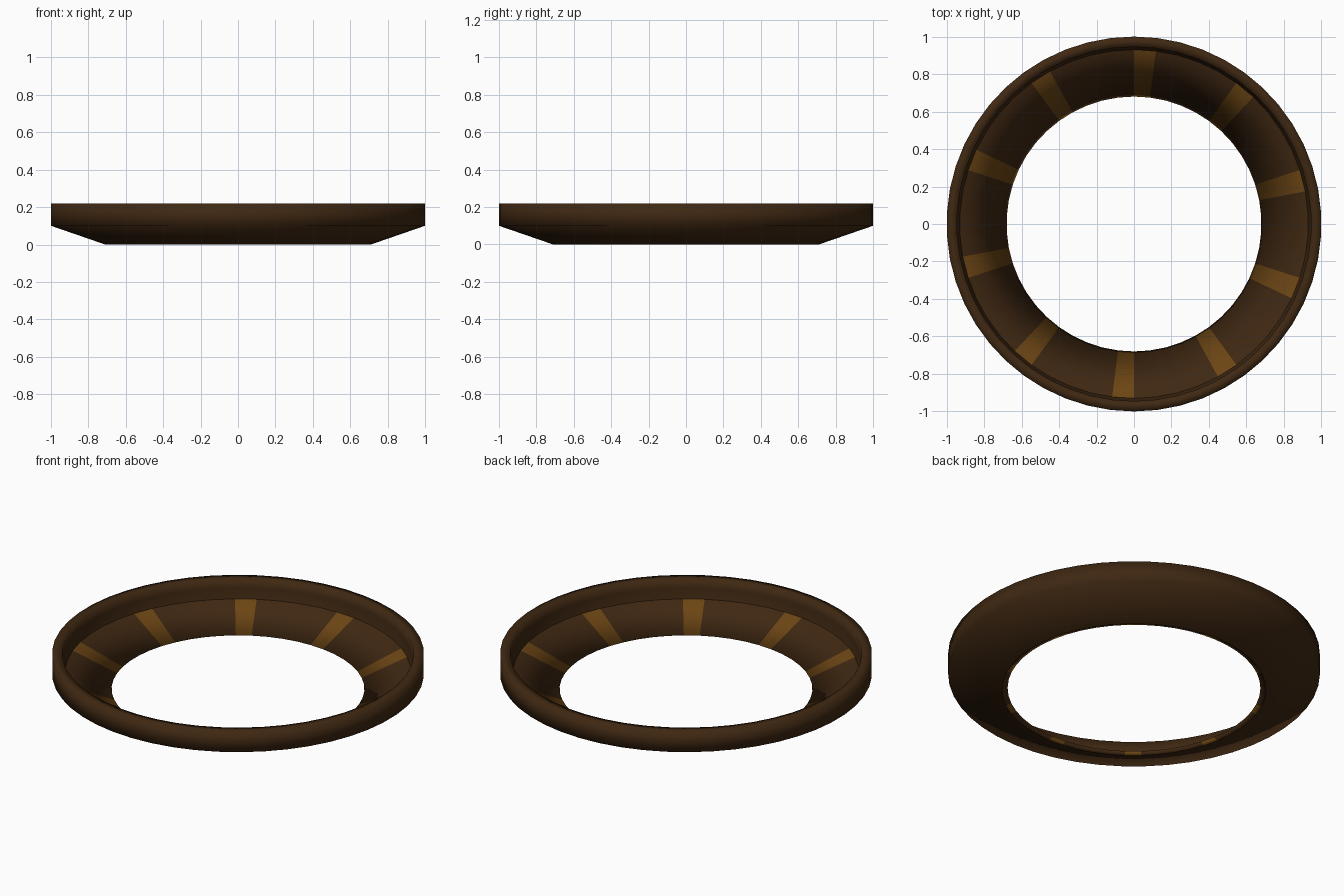
import bpy, bmesh, math

if "Cube" in bpy.data.objects:
    bpy.data.objects.remove(bpy.data.objects["Cube"])

SIDES = 50


def material(name, rgb):
    m = bpy.data.materials.new(name)
    m.diffuse_color = (*rgb, 1)
    m.use_nodes = True
    m.node_tree.nodes["Principled BSDF"].inputs["Base Color"].default_value = m.diffuse_color
    return m


def lathe(name, profile, mats, pick=lambda i: 0):
    """Spin an (r, z) profile around z; pick gives the material of each segment."""
    bm = bmesh.new()
    rows = []
    for i in range(SIDES):
        a = math.pi / 2 + 2 * math.pi * i / SIDES
        rows.append([bm.verts.new((r * math.cos(a), r * math.sin(a), z)) for r, z in profile])
    for i in range(SIDES):
        p, q = rows[i], rows[(i + 1) % SIDES]
        for j in range(len(profile) - 1):
            f = bm.faces.new((p[j], q[j], q[j + 1], p[j + 1]))
            f.material_index = pick(i)
            f.smooth = True
    me = bpy.data.meshes.new(name)
    bm.to_mesh(me)
    bm.free()
    for m in mats:
        me.materials.append(m)
    ob = bpy.data.objects.new(name, me)
    bpy.context.collection.objects.link(ob)
    return ob


brown = material("dark_brown", (0.05, 0.021, 0.006))
amber = material("amber", (0.15, 0.06, 0.007))

# outer shell: sloped underside, upright wall, flat top and inner wall of the rim
lathe("outer_rim",
      [(0.71, 0), (1, 0.1), (1, 0.22), (0.945, 0.22), (0.945, 0.17), (0.93, 0.11)],
      [brown])

# inner funnel with an amber stripe on every fifth segment
lathe("striped_funnel",
      [(0.93, 0.11), (0.68, 0.01), (0.71, 0)],
      [brown, amber], lambda i: int(i % 5 == 4))

# crisp edge between the funnel slope and its small lip
for o in bpy.context.view_layer.objects:
    o.select_set(o.name == "striped_funnel")
bpy.context.view_layer.objects.active = bpy.data.objects["striped_funnel"]
bpy.ops.object.shade_smooth_by_angle(angle=math.radians(30))
